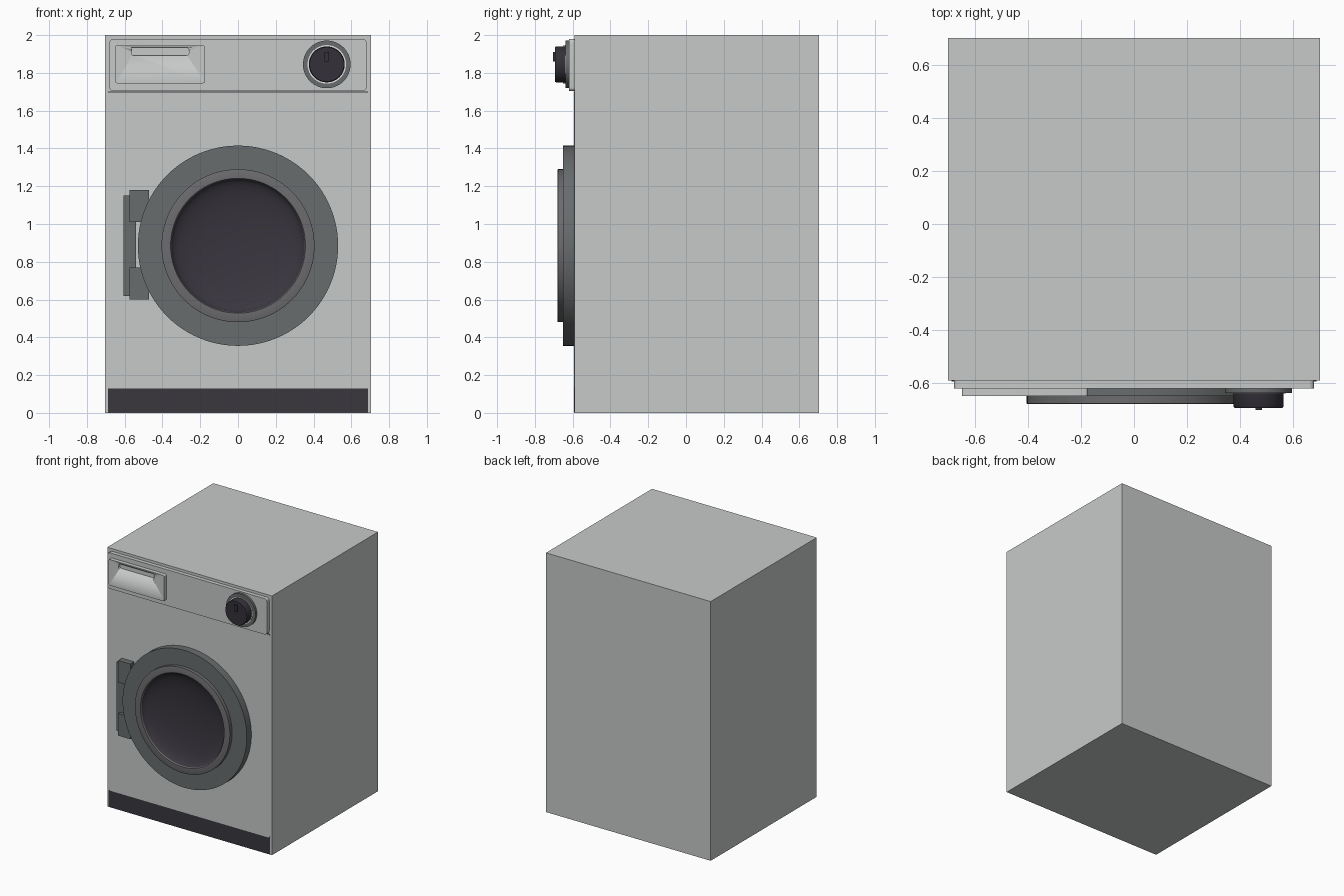
import bpy, bmesh
from math import sin, cos, pi, radians

cube = bpy.data.objects.get("Cube")
if cube:
    bpy.data.objects.remove(cube, do_unlink=True)


def material(name, rgb):
    m = bpy.data.materials.new(name)
    m.use_nodes = True
    m.diffuse_color = (*rgb, 1)
    m.node_tree.nodes["Principled BSDF"].inputs["Base Color"].default_value = (*rgb, 1)
    return m


SHELL = material("pale grey enamel", (0.57, 0.59, 0.585))
GREY = material("door grey", (0.14, 0.15, 0.155))
RING = material("ring grey", (0.15, 0.148, 0.155))
DARK = material("charcoal", (0.041, 0.037, 0.048))
KNOB = material("knob black", (0.033, 0.03, 0.04))
WHITE = material("white trim", (0.75, 0.75, 0.75))


def finish(name, bm, mat, smooth=False):
    bmesh.ops.recalc_face_normals(bm, faces=bm.faces)
    mesh = bpy.data.meshes.new(name)
    bm.to_mesh(mesh)
    bm.free()
    mesh.materials.append(mat)
    ob = bpy.data.objects.new(name, mesh)
    bpy.context.collection.objects.link(ob)
    if smooth:
        bpy.ops.object.select_all(action="DESELECT")
        ob.select_set(True)
        bpy.context.view_layer.objects.active = ob
        bpy.ops.object.shade_smooth_by_angle(angle=radians(35))
    return ob


def plate(name, x, z, y, mat, radius=0.0, steps=5):
    """Slab facing the front; x, z and y are ranges, corners rounded by radius."""
    bm = bmesh.new()
    if radius:
        corners = [(x[1], z[1], 1, 1), (x[0], z[1], -1, 1),
                   (x[0], z[0], -1, -1), (x[1], z[0], 1, -1)]
        points = []
        for i, (cx, cz, sx, sz) in enumerate(corners):
            for k in range(steps + 1):
                a = (i + k / steps) * pi / 2
                points.append((cx - sx * radius + radius * cos(a),
                               cz - sz * radius + radius * sin(a)))
    else:
        points = [(x[1], z[1]), (x[0], z[1]), (x[0], z[0]), (x[1], z[0])]
    face = bm.faces.new([bm.verts.new((px, y[0], pz)) for px, pz in points])
    side = bmesh.ops.extrude_face_region(bm, geom=[face])["geom"]
    moved = [v for v in side if isinstance(v, bmesh.types.BMVert)]
    bmesh.ops.translate(bm, verts=moved, vec=(0, y[1] - y[0], 0))
    return finish(name, bm, mat, smooth=radius > 0)


def lathe(name, centre, profile, mat, sides=96):
    """Spin (radius, y) points about a front-to-back axis."""
    bm = bmesh.new()
    verts = [bm.verts.new((r, y, 0)) for r, y in profile]
    edges = [bm.edges.new(pair) for pair in zip(verts, verts[1:])]
    bmesh.ops.spin(bm, geom=verts + edges, axis=(0, 1, 0), cent=(0, 0, 0),
                   angle=2 * pi, steps=sides)
    bmesh.ops.remove_doubles(bm, verts=bm.verts, dist=0.0002)
    bmesh.ops.translate(bm, verts=bm.verts, vec=(centre[0], 0, centre[1]))
    return finish(name, bm, mat, smooth=True)


# Cabinet and front panels
FRONT = -0.59
plate("cabinet", (-0.703, 0.703), (0, 2), (FRONT, 0.703), SHELL)
plate("front_panel", (-0.688, 0.688), (0.13, 1.697), (FRONT - 0.004, FRONT + 0.01), SHELL, 0.015)
plate("kick_plate", (-0.688, 0.688), (0.003, 0.13), (FRONT - 0.004, FRONT + 0.01), DARK)
plate("panel_seam", (-0.688, 0.688), (1.695, 1.702), (FRONT - 0.002, FRONT + 0.01), DARK)
plate("control_panel", (-0.68, 0.68), (1.703, 1.98), (-0.62, FRONT + 0.01), SHELL, 0.02)

# Detergent drawer with a finger recess
drawer = plate("detergent_drawer", (-0.65, -0.175), (1.745, 1.945), (-0.65, -0.61), SHELL, 0.01)
cutter = plate("drawer_recess_cutter", (-0.565, -0.26), (1.892, 1.934), (-0.7, -0.63), SHELL, 0.014)
cutter.hide_render = True
cutter.hide_set(True)
cut = drawer.modifiers.new("finger recess", "BOOLEAN")
cut.operation = "DIFFERENCE"
cut.solver = "EXACT"
cut.object = cutter
bpy.context.view_layer.update()
cut_mesh = bpy.data.meshes.new_from_object(
    drawer.evaluated_get(bpy.context.evaluated_depsgraph_get()))
drawer.modifiers.clear()
drawer.data = cut_mesh
bpy.data.objects.remove(cutter, do_unlink=True)

# Programme dial
DIAL = (0.47, 1.845)
lathe("dial_ring", DIAL, [(0, -0.61), (0.126, -0.61), (0.126, -0.637), (0, -0.637)], GREY)
lathe("dial_trim", DIAL, [(0, -0.63), (0.102, -0.63), (0.102, -0.64), (0, -0.64)], WHITE)
lathe("dial_knob", DIAL, [(0, -0.63), (0.095, -0.63), (0.095, -0.688),
                          (0.091, -0.694), (0, -0.694)], KNOB)
plate("dial_pointer", (0.459, 0.483), (1.86, 1.91), (-0.703, -0.69), KNOB)

# Door: outer ring, raised inner ring and concave glass bowl
DOOR = (0, 0.885)
lathe("door_outer_ring", DOOR, [(0.36, FRONT + 0.005), (0.53, FRONT + 0.005),
                                (0.53, -0.65), (0.36, -0.65)], GREY)
lathe("door_inner_ring", DOOR, [(0.405, -0.64), (0.405, -0.678), (0.4, -0.68),
                                (0.357, -0.68), (0.353, -0.672), (0.353, -0.64)], RING)
bowl = [(0.355 * sin(i * pi / 20), -0.597 - 0.078 * (1 - cos(i * pi / 20)))
        for i in range(11)]
lathe("door_glass", DOOR, bowl, DARK)

# Hinge plate and two knuckles
plate("hinge_plate", (-0.605, -0.54), (0.62, 1.15), (-0.615, FRONT + 0.005), GREY)
for name, z in (("lower", 0.6), ("upper", 1.01)):
    plate(name + "_hinge_knuckle", (-0.575, -0.47), (z, z + 0.17), (-0.64, FRONT + 0.005), GREY)
